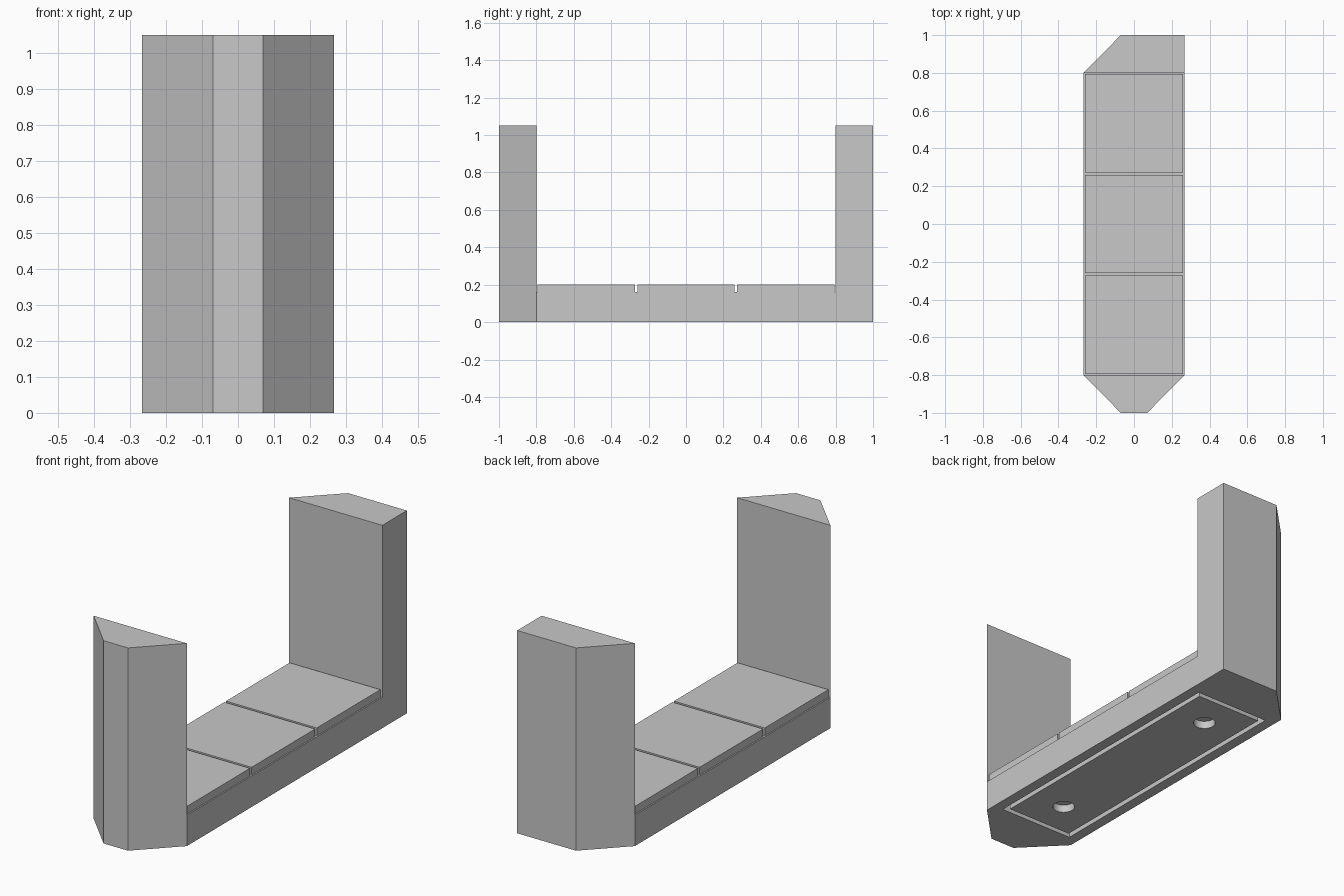
import bpy
import bmesh

cube = bpy.data.objects.get("Cube")
if cube:
    bpy.data.objects.remove(cube, do_unlink=True)

grey = bpy.data.materials.new("light_grey")
grey.use_nodes = True
grey.diffuse_color = (0.58, 0.58, 0.58, 1)
grey.node_tree.nodes["Principled BSDF"].inputs["Base Color"].default_value = grey.diffuse_color

HALF_W = 0.267      # half width of the body
INNER = 0.8         # inner face of the end posts
POST_TOP = 1.05
BED = 0.16          # floor level under the tiles
GROOVE = 0.04       # depth of the underside groove and holes


def prism(name, outline, z0, z1):
    """Extrude a flat outline from z0 up to z1."""
    bm = bmesh.new()
    face = bm.faces.new([bm.verts.new((x, y, z0)) for x, y in outline])
    new = bmesh.ops.extrude_face_region(bm, geom=[face])["geom"]
    top = [v for v in new if isinstance(v, bmesh.types.BMVert)]
    bmesh.ops.translate(bm, verts=top, vec=(0, 0, z1 - z0))
    bmesh.ops.recalc_face_normals(bm, faces=bm.faces)
    mesh = bpy.data.meshes.new(name)
    bm.to_mesh(mesh)
    bm.free()
    mesh.materials.append(grey)
    obj = bpy.data.objects.new(name, mesh)
    bpy.context.collection.objects.link(obj)
    return obj


def box(name, hx, y0, y1, z0, z1):
    return prism(name, [(-hx, y0), (hx, y0), (hx, y1), (-hx, y1)], z0, z1)


def cut(target, cutter):
    """Subtract the cutter from the target and discard it."""
    cutter.hide_render = True
    mod = target.modifiers.new("cut", "BOOLEAN")
    mod.operation = "DIFFERENCE"
    mod.solver = "EXACT"
    mod.object = cutter
    bpy.context.view_layer.objects.active = target
    bpy.ops.object.modifier_apply(modifier=mod.name)
    bpy.data.objects.remove(cutter, do_unlink=True)


# Body: footprint with three chamfered corners, cut down between the posts
footprint = [(-HALF_W, -INNER), (-0.07, -1), (0.07, -1), (HALF_W, -INNER),
             (HALF_W, 1), (-0.07, 1), (-HALF_W, INNER)]
body = prism("body_with_end_posts", footprint, 0, POST_TOP)
cut(body, box("post_gap_cutter", 0.5, -INNER, INNER, BED, 1.5))

# Underside: recess filled by a smaller panel, leaving a groove around it
cut(body, box("recess_cutter", 0.212, -0.745, 0.745, -0.1, GROOVE))
panel = box("underside_panel", 0.187, -0.72, 0.72, 0, GROOVE)
for y in (-0.535, 0.535):
    bpy.ops.mesh.primitive_cylinder_add(vertices=32, radius=0.053, depth=0.3,
                                        location=(0, y, 0))
    cut(panel, bpy.context.object)

# Three floor tiles with narrow gaps
pitch = 2 * INNER / 3
for label, i in (("front", -1), ("middle", 0), ("back", 1)):
    y = i * pitch
    box(label + "_floor_tile", 0.26, y - 0.26, y + 0.26, BED, 0.2)

# Round hole walls shade smoothly, everything else stays flat
bpy.ops.object.select_all(action="DESELECT")
panel.select_set(True)
bpy.context.view_layer.objects.active = panel
bpy.ops.object.shade_smooth_by_angle()
